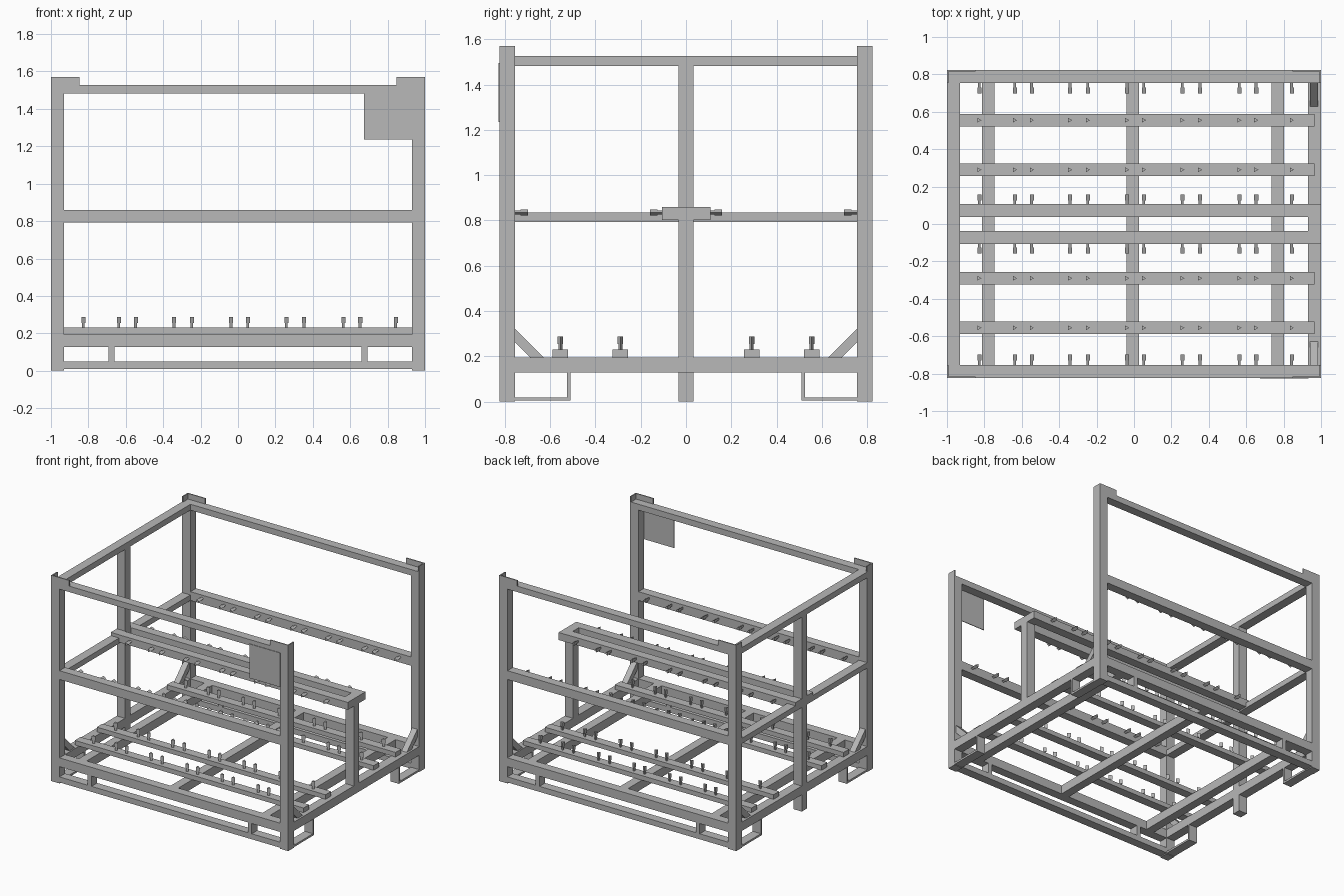
import bpy, bmesh, math
from mathutils import Matrix, Vector

if "Cube" in bpy.data.objects:
    bpy.data.objects.remove(bpy.data.objects["Cube"])

steel = bpy.data.materials.new("grey_steel")
steel.use_nodes = True
GREY = (0.48, 0.48, 0.48, 1)
steel.diffuse_color = GREY
steel.node_tree.nodes["Principled BSDF"].inputs["Base Color"].default_value = GREY


def finish(name, bm):
    bmesh.ops.recalc_face_normals(bm, faces=bm.faces)
    mesh = bpy.data.meshes.new(name)
    bm.to_mesh(mesh)
    bm.free()
    mesh.materials.append(steel)
    obj = bpy.data.objects.new(name, mesh)
    bpy.context.collection.objects.link(obj)
    return obj


def box(name, xs, ys, zs):
    """Box spanning three ranges."""
    size = [abs(r[1] - r[0]) for r in (xs, ys, zs)]
    mid = Vector([(r[0] + r[1]) / 2 for r in (xs, ys, zs)])
    bm = bmesh.new()
    bmesh.ops.create_cube(bm, size=1, matrix=Matrix.Translation(mid) @ Matrix.Diagonal((*size, 1)))
    return finish(name, bm)


def flip(r, s):
    return (r[0] * s, r[1] * s)


def pin_row(name, y, z, direction):
    """Row of stepped three-sided pins pointing along a direction."""
    d = Vector(direction)
    turn = Matrix.Rotation(-math.copysign(math.pi / 2, d.y), 4, 'X') if d.y else Matrix.Identity(4)
    bm = bmesh.new()
    for x in PIN_X:
        for radius, start, end in ((0.01, -0.005, 0.03), (0.0145, 0.025, 0.058)):
            place = Matrix.Translation(Vector((x, y, z)) + d * (start + end) / 2)
            spin = Matrix.Rotation(-math.pi / 2, 4, 'Z')
            bmesh.ops.create_cone(bm, segments=3, radius1=radius, radius2=radius,
                                  depth=end - start, cap_ends=True, matrix=place @ turn @ spin)
    finish(name, bm)


PIN_X = [-0.83, -0.64, -0.55, -0.345, -0.25, -0.04, 0.05, 0.255, 0.35, 0.56, 0.65, 0.84]
EDGE_X, EDGE_Y = (0.93, 1.0), (0.755, 0.823)
SPAN_X, SPAN_Y = (-0.93, 0.93), (-0.755, 0.755)
BASE_Z, TOP_Z, MID_Z = (0.128, 0.195), (1.482, 1.527), (0.793, 0.86)
CENTRE = (-0.033, 0.033)

# Corner posts, caps, braces and fork hoops
for sx, side in ((-1, "right"), (1, "left")):
    ex = flip(EDGE_X, sx)
    for sy, end in ((-1, "front"), (1, "back")):
        tag = f"{end}_{side}"
        ey = flip(EDGE_Y, sy)
        box("corner_post_" + tag, ex, ey, (0, TOP_Z[1]))
        box("cap_long_" + tag, flip((0.848, 1.0), sx), flip((0.815, 0.823), sy), (TOP_Z[1], 1.57))
        box("cap_short_" + tag, flip((0.992, 1.0), sx), flip((0.755, 0.815), sy), (TOP_Z[1], 1.57))
        box("hoop_floor_" + tag, ex, flip((0.51, 0.755), sy), (0.004, 0.019))
        box("hoop_leg_" + tag, ex, flip((0.51, 0.525), sy), (0.019, BASE_Z[0]))
        box("rail_leg_" + tag, flip((0.66, 0.692), sx), ey, (0.05, BASE_Z[0]))

        bm = bmesh.new()
        profile = ((0.755, 0.322), (0.755, 0.262), (0.688, 0.195), (0.628, 0.195))
        face = bm.faces.new([bm.verts.new((0.94 * sx, y * sy, z)) for y, z in profile])
        grown = bmesh.ops.extrude_face_region(bm, geom=[face])["geom"]
        bmesh.ops.translate(bm, vec=(0.045 * sx, 0, 0),
                            verts=[v for v in grown if isinstance(v, bmesh.types.BMVert)])
        finish("corner_brace_" + tag, bm)
    box("base_side_beam_" + side, ex, SPAN_Y, BASE_Z)
    box("upper_cross_piece_" + side, ex, (-0.105, 0.108), (0.803, MID_Z[1]))

# Front and back frames
for sy, end in ((-1, "front"), (1, "back")):
    ey = flip(EDGE_Y, sy)
    box("base_beam_" + end, SPAN_X, ey, BASE_Z)
    box("skid_rail_" + end, SPAN_X, ey, (0.008, 0.05))
    box("middle_beam_" + end, SPAN_X, ey, MID_Z)
    box("top_beam_" + end, SPAN_X, ey, TOP_Z)
    pin_row("middle_beam_pins_" + end, 0.755 * sy, 0.835, (0, -sy, 0))

    # Pin rails over the base and along the raised centre
    for row, y in (("inner", 0.29), ("outer", 0.555)):
        box(f"{row}_rail_{end}", (-0.965, 0.965), (y * sy - 0.034, y * sy + 0.034), (0.195, 0.23))
        pin_row(f"{row}_rail_pins_{end}", y * sy, 0.23, (0, 0, 1))
    box("centre_rail_" + end, SPAN_X, flip((0.037, 0.106), sy), (0.803, MID_Z[1]))
    pin_row("centre_rail_pins_" + end, 0.1 * sy, 0.835, (0, sy, 0))

# Closed side frame and short post of the open side
box("centre_post_tall", flip(EDGE_X, -1), CENTRE, (0, TOP_Z[0]))
box("centre_post_short", EDGE_X, CENTRE, (BASE_Z[1], 0.803))
box("top_side_beam", flip(EDGE_X, -1), SPAN_Y, TOP_Z)
box("middle_side_beam", flip(EDGE_X, -1), SPAN_Y, (0.793, 0.835))

# Floor beams
for name, x in (("right", -0.78), ("centre", -0.007), ("left", 0.768)):
    box("floor_beam_" + name, (x - 0.033, x + 0.033), SPAN_Y, BASE_Z)

# Blank sign plate
box("sign_plate", (0.675, 0.933), (-0.827, -0.822), (1.235, 1.495))
